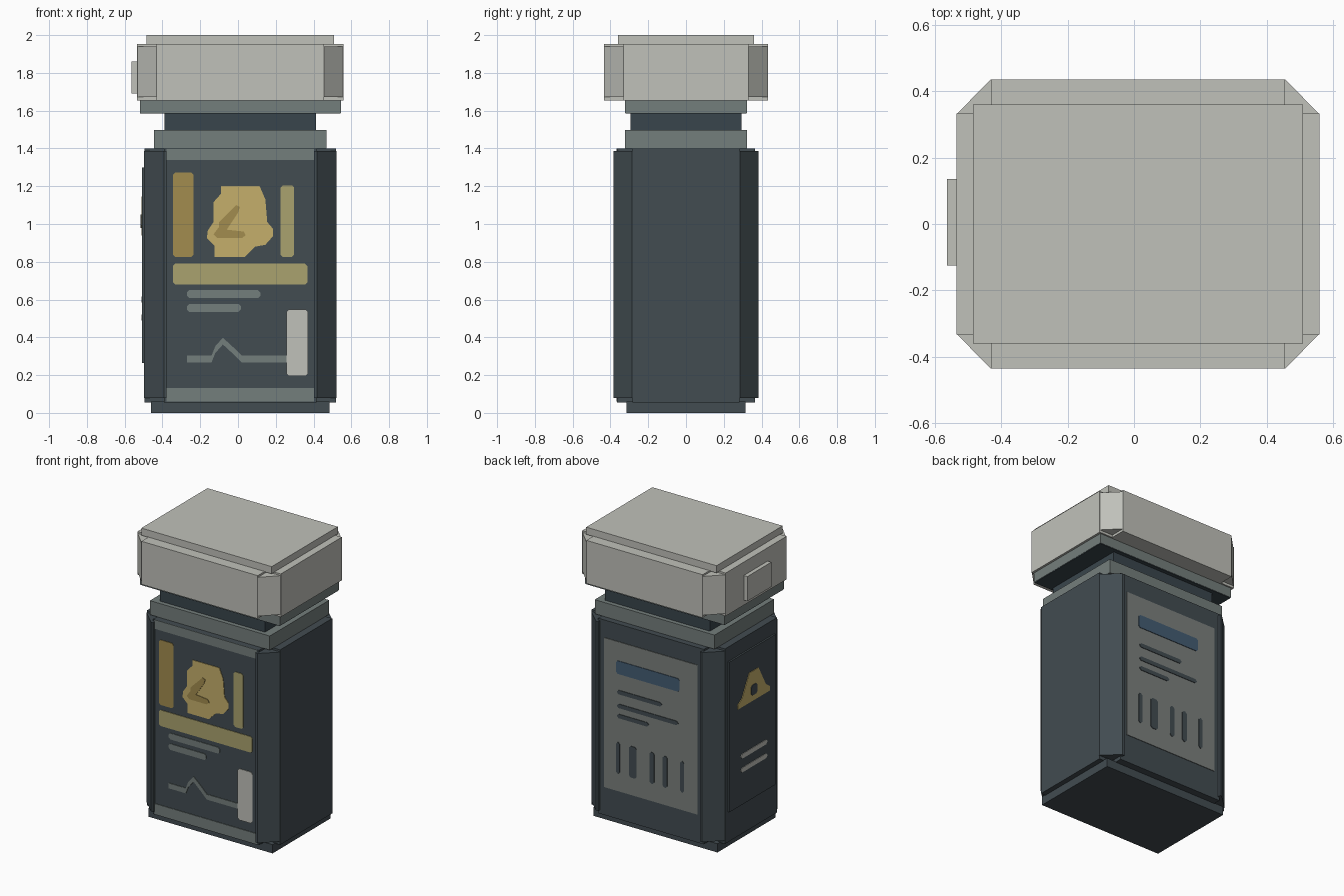
import bpy, bmesh
from mathutils import Vector

if "Cube" in bpy.data.objects:
    bpy.data.objects.remove(bpy.data.objects["Cube"])


def material(name, *rgb):
    lin = [((c / 255 + 0.055) / 1.055) ** 2.4 for c in rgb] + [1.0]
    m = bpy.data.materials.new(name)
    m.use_nodes = True
    m.diffuse_color = lin
    m.node_tree.nodes["Principled BSDF"].inputs["Base Color"].default_value = lin
    return m


DARK = material("dark slate", 66, 76, 81)
NECK = material("deep slate", 57, 69, 76)
GREY = material("mid grey", 116, 126, 124)
LIGHT = material("light grey", 192, 193, 186)
GOLD = material("gold", 197, 175, 107)
BRONZE = material("dark gold", 162, 140, 78)
OLIVE = material("olive gold", 170, 162, 110)
LABEL = material("label grey", 123, 128, 125)
BLUE = material("dull blue", 68, 92, 115)

CX = 0.012  # middle of the body in x


def extrude(name, mat, points, offset):
    """Closed solid made from a flat outline pushed along an offset."""
    bm = bmesh.new()
    face = bm.faces.new([bm.verts.new(p) for p in points])
    moved = bmesh.ops.extrude_face_region(bm, geom=[face], use_keep_orig=True)["geom"]
    bmesh.ops.translate(bm, vec=Vector(offset),
                        verts=[v for v in moved if isinstance(v, bmesh.types.BMVert)])
    bmesh.ops.recalc_face_normals(bm, faces=bm.faces)
    mesh = bpy.data.meshes.new(name)
    bm.to_mesh(mesh)
    bm.free()
    mesh.materials.append(mat)
    obj = bpy.data.objects.new(name, mesh)
    bpy.context.collection.objects.link(obj)
    return obj


def prism(name, mat, outline, z0, z1):
    return extrude(name, mat, [(x, y, z0) for x, y in outline], (0, 0, z1 - z0))


def block(name, mat, hx, hy, z0, z1):
    """Box centred on the body axis, given by half sizes."""
    return prism(name, mat, [(CX - hx, -hy), (CX + hx, -hy), (CX + hx, hy), (CX - hx, hy)], z0, z1)


# Surfaces that carry painted plates: outline to space, and outward direction
FRONT = (lambda u, z: Vector((u, -0.365, z)), Vector((0, -1, 0)))
BACK = (lambda u, z: Vector((u, 0.365, z)), Vector((0, 1, 0)))
SIDE = (lambda u, z: Vector((-0.508, u, z)), Vector((-1, 0, 0)))


def plate(name, mat, surface, outline, level=1):
    place, out = surface
    base = out * 0.004 * (level - 1)
    extrude(name, mat, [place(u, z) + base for u, z in outline], out * 0.004)


def bar(name, mat, surface, u0, u1, z0, z1, level=1, cut=0.012):
    """Rectangular plate with small clipped corners."""
    plate(name, mat, surface, [
        (u0 + cut, z0), (u1 - cut, z0), (u1, z0 + cut), (u1, z1 - cut),
        (u1 - cut, z1), (u0 + cut, z1), (u0, z1 - cut), (u0, z0 + cut)], level)


def corners(name, mat, inner, outline, z0, z1):
    """Four copies of a corner prism, mirrored in x and y."""
    for sx, side in ((-1, "right"), (1, "left")):
        for sy, end in ((-1, "front"), (1, "back")):
            prism(f"{end}_{side}_{name}", mat,
                  [(CX + sx * x, sy * y) for x, y in [inner] + outline], z0, z1)


# Body shell with chamfered corner posts
block("foot", DARK, 0.473, 0.316, 0, 0.06)
block("body_wide", DARK, 0.508, 0.284, 0.056, 1.4)
block("body_deep", DARK, 0.403, 0.365, 0.056, 1.4)
corners("post", DARK, (0.39, 0.28),
        [(0.51, 0.28), (0.51, 0.286), (0.405, 0.385), (0.39, 0.385)], 0.08, 1.386)
prism("side_panel", DARK, [(-0.508, -0.25), (-0.49, -0.25), (-0.49, 0.25), (-0.508, 0.25)], 0.265, 1.3)

# Collar, neck and cap
block("collar", GREY, 0.457, 0.324, 1.4, 1.497)
block("neck", NECK, 0.4, 0.294, 1.49, 1.6)
block("cap_ring", GREY, 0.532, 0.322, 1.588, 1.66)
block("cap_ring_underside", NECK, 0.53, 0.32, 1.584, 1.588)
block("cap_wide", LIGHT, 0.547, 0.332, 1.655, 1.952)
block("cap_deep", LIGHT, 0.443, 0.435, 1.655, 1.952)
corners("cap_corner", LIGHT, (0.44, 0.33), [(0.547, 0.33), (0.443, 0.435)], 1.672, 1.94)
block("cap_top", LIGHT, 0.497, 0.36, 1.95, 2.0)
prism("cap_tab", LIGHT, [(-0.563, -0.125), (-0.53, -0.125), (-0.53, 0.135), (-0.563, 0.135)], 1.69, 1.86)

# Front artwork
bar("front_top_strip", GREY, FRONT, -0.378, 0.402, 1.338, 1.4, cut=0.001)
bar("front_bottom_strip", GREY, FRONT, -0.378, 0.402, 0.06, 0.133, cut=0.001)
bar("tall_stripe", BRONZE, FRONT, -0.345, -0.235, 0.825, 1.273)
bar("thin_stripe", OLIVE, FRONT, 0.225, 0.297, 0.825, 1.205)
bar("wide_stripe", OLIVE, FRONT, -0.345, 0.367, 0.68, 0.79)
bar("upper_text_line", GREY, FRONT, -0.27, 0.118, 0.607, 0.65)
bar("lower_text_line", GREY, FRONT, -0.27, 0.015, 0.535, 0.577)
bar("light_tag", LIGHT, FRONT, 0.258, 0.37, 0.195, 0.548, level=2)
plate("emblem", GOLD, FRONT, [
    (-0.09, 1.2), (0.115, 1.2), (0.145, 1.13), (0.155, 1.01), (0.185, 0.975),
    (0.185, 0.935), (0.145, 0.89), (0.09, 0.88), (0.035, 0.825), (-0.125, 0.825),
    (-0.125, 0.885), (-0.165, 0.925), (-0.16, 0.965), (-0.13, 1.01),
    (-0.13, 1.115), (-0.09, 1.16)])
plate("emblem_mark", BRONZE, FRONT, [
    (-0.01, 1.1), (0.01, 1.09), (0.0, 1.06), (-0.06, 0.97), (0.03, 0.96),
    (0.04, 0.94), (0.02, 0.925), (-0.11, 0.925), (-0.13, 0.945), (-0.1, 0.985),
    (-0.1, 1.01)], level=2)
pulse = [(-0.27, 0.285), (-0.14, 0.285), (-0.12, 0.335), (-0.08, 0.38),
         (-0.02, 0.325), (0.02, 0.285), (0.262, 0.285)]
plate("pulse_line", GREY, FRONT,
      [(u, z - 0.018) for u, z in pulse] + [(u, z + 0.018) for u, z in reversed(pulse)])

# Back label
bar("back_label", LABEL, BACK, -0.345, 0.367, 0.25, 1.28, cut=0.001)
bar("label_heading", BLUE, BACK, -0.21, 0.273, 1.06, 1.15, level=2)
for i, (u, z) in enumerate([(-0.075, 0.935), (-0.2, 0.84), (0.025, 0.77)]):
    bar(f"label_line_{i + 1}", DARK, BACK, u, 0.266, z - 0.014, z + 0.014, level=2)
for i, (u, w) in enumerate([(0.259, 0.014), (0.146, 0.028), (0, 0.018), (-0.1, 0.018), (-0.231, 0.014)]):
    bar(f"label_code_bar_{i + 1}", DARK, BACK, u - w, u + w, 0.372, 0.588, level=2)

# Warning sign on the right side
plate("warning_triangle", GOLD, SIDE, [
    (-0.185, 0.94), (0.165, 0.94), (0.165, 0.97), (0.12, 1.0), (0.04, 1.145),
    (-0.06, 1.145), (-0.14, 1.0), (-0.185, 0.97)])
bar("warning_mark", DARK, SIDE, -0.043, 0.023, 0.98, 1.05, level=2)
for i, z in enumerate((0.6, 0.505)):
    bar(f"warning_line_{i + 1}", LIGHT, SIDE, -0.155, 0.13, z - 0.016, z + 0.016)
